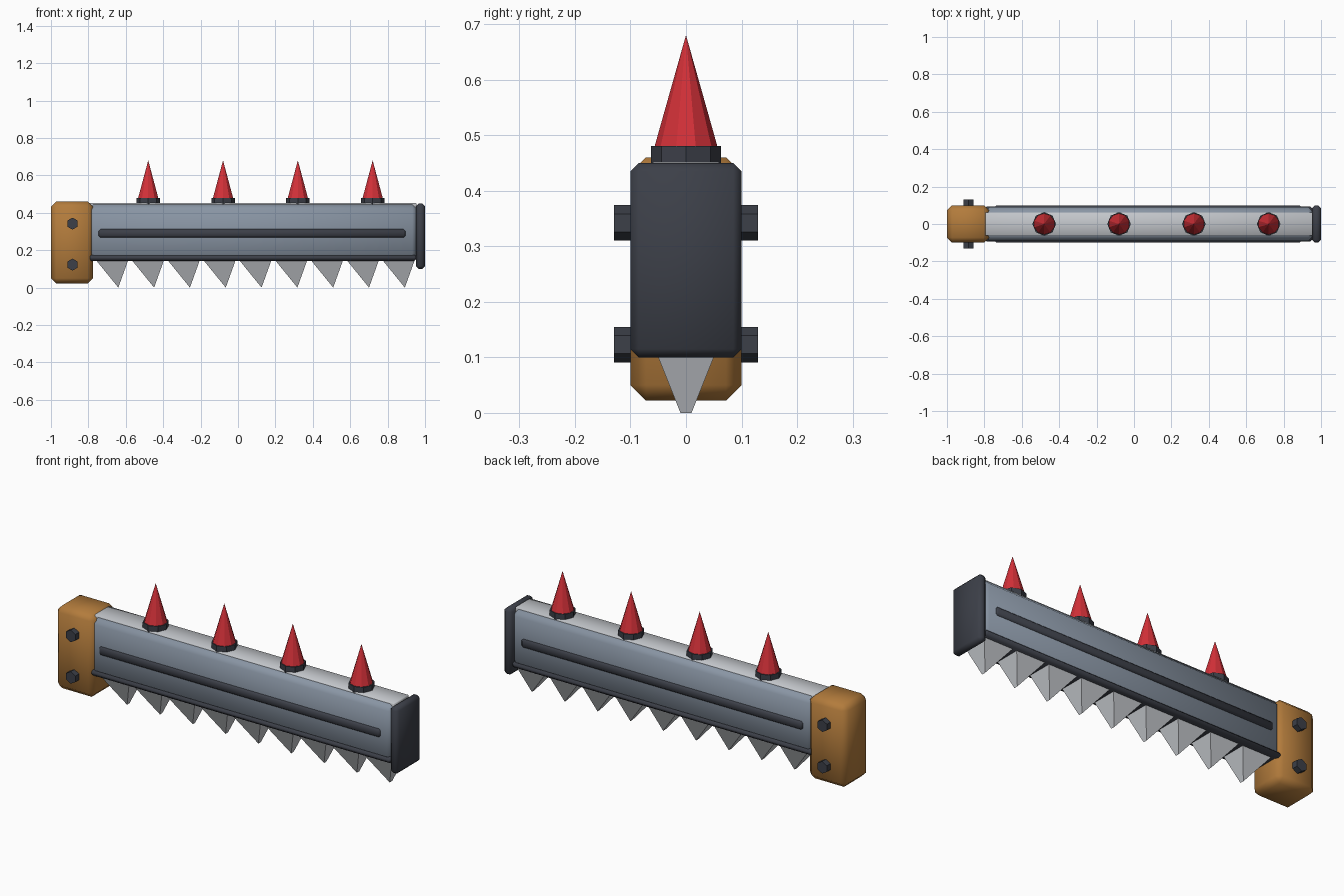
import bpy, bmesh, math
from mathutils import Matrix

if "Cube" in bpy.data.objects:
    bpy.data.objects.remove(bpy.data.objects["Cube"])


def material(name, rgb):
    m = bpy.data.materials.new(name)
    m.diffuse_color = (*rgb, 1)
    m.use_nodes = True
    m.node_tree.nodes["Principled BSDF"].inputs["Base Color"].default_value = m.diffuse_color
    return m


TAN = material("tan", (0.45, 0.20, 0.045))
DARK = material("dark", (0.045, 0.05, 0.065))
STEEL = material("steel", (0.25, 0.30, 0.37))
LIGHT = material("light", (0.55, 0.57, 0.60))
RED = material("red", (0.65, 0.03, 0.04))


def finish(name, bm, mat, bevel=0.0):
    bmesh.ops.recalc_face_normals(bm, faces=bm.faces)
    mesh = bpy.data.meshes.new(name)
    bm.to_mesh(mesh)
    bm.free()
    ob = bpy.data.objects.new(name, mesh)
    bpy.context.collection.objects.link(ob)
    mesh.materials.append(mat)
    if bevel:
        bpy.ops.object.select_all(action='DESELECT')
        ob.select_set(True)
        bpy.context.view_layer.objects.active = ob
        mod = ob.modifiers.new("bevel", 'BEVEL')
        mod.width, mod.segments = bevel, 1
        bpy.ops.object.modifier_apply(modifier=mod.name)
        bpy.ops.object.shade_smooth_by_angle(angle=math.radians(50))
    return ob


def box(name, x, y, z, mat, bevel=0.0):
    bm = bmesh.new()
    bmesh.ops.create_cube(bm, size=1)
    for v in bm.verts:
        for i, (a, b) in enumerate((x, y, z)):
            v.co[i] = a if v.co[i] < 0 else b
    return finish(name, bm, mat, bevel)


def cone(name, loc, r1, r2, depth, sides, mat, rot=Matrix()):
    bm = bmesh.new()
    bmesh.ops.create_cone(bm, cap_ends=True, segments=sides, radius1=r1,
                          radius2=r2, depth=depth,
                          matrix=Matrix.Translation(loc) @ rot)
    bmesh.ops.remove_doubles(bm, verts=bm.verts, dist=1e-5)
    return finish(name, bm, mat)


# Main beam, top strip and dark lower rail
box("beam", (-0.80, 0.96), (-0.09, 0.09), (0.15, 0.445), STEEL, 0.028)
box("top_strip", (-0.80, 0.955), (-0.062, 0.062), (0.42, 0.452), LIGHT, 0.004)
box("lower_rail", (-0.80, 0.955), (-0.094, 0.094), (0.143, 0.175), DARK, 0.012)

# Handle block and end cap
box("handle_block", (-1.0, -0.775), (-0.1, 0.1), (0.022, 0.46), TAN, 0.028)
box("end_cap", (0.952, 1.0), (-0.1, 0.1), (0.10, 0.45), DARK, 0.015)

# Side ribs and bolts on both faces
for side, s in (("front", -1), ("back", 1)):
    box(side + "_rib", (-0.745, 0.895), tuple(sorted((s * 0.08, s * 0.10))),
        (0.268, 0.312), DARK, 0.009)
    for label, z in (("lower", 0.123), ("upper", 0.342)):
        cone(f"{side}_{label}_bolt", (-0.885, s * 0.11, z), 0.032, 0.032, 0.04,
             6, DARK, Matrix.Rotation(math.pi / 2, 4, 'X'))

# Red spikes on collars
for i in range(4):
    x = -0.48 + 0.4 * i
    cone(f"spike_collar_{i + 1}", (x, 0, 0.462), 0.063, 0.063, 0.036, 8, DARK)
    cone(f"spike_{i + 1}", (x, 0, 0.579), 0.057, 0, 0.202, 10, RED)

# Raked saw teeth, each tapering to a short edge
for i in range(9):
    x = -0.64 + 0.1915 * i
    bm = bmesh.new()
    top = [bm.verts.new((x + dx, y, 0.15)) for dx, y in
           ((-0.122, -0.07), (0.054, -0.07), (0.054, 0.07), (-0.122, 0.07))]
    tip = [bm.verts.new((x, y, 0)) for y in (-0.01, 0.01)]
    a, b, c, d = top
    e, f = tip
    for face in ((a, b, c, d), (a, b, e), (c, d, f), (b, c, f, e), (d, a, e, f)):
        bm.faces.new(face)
    finish(f"tooth_{i + 1}", bm, LIGHT)
